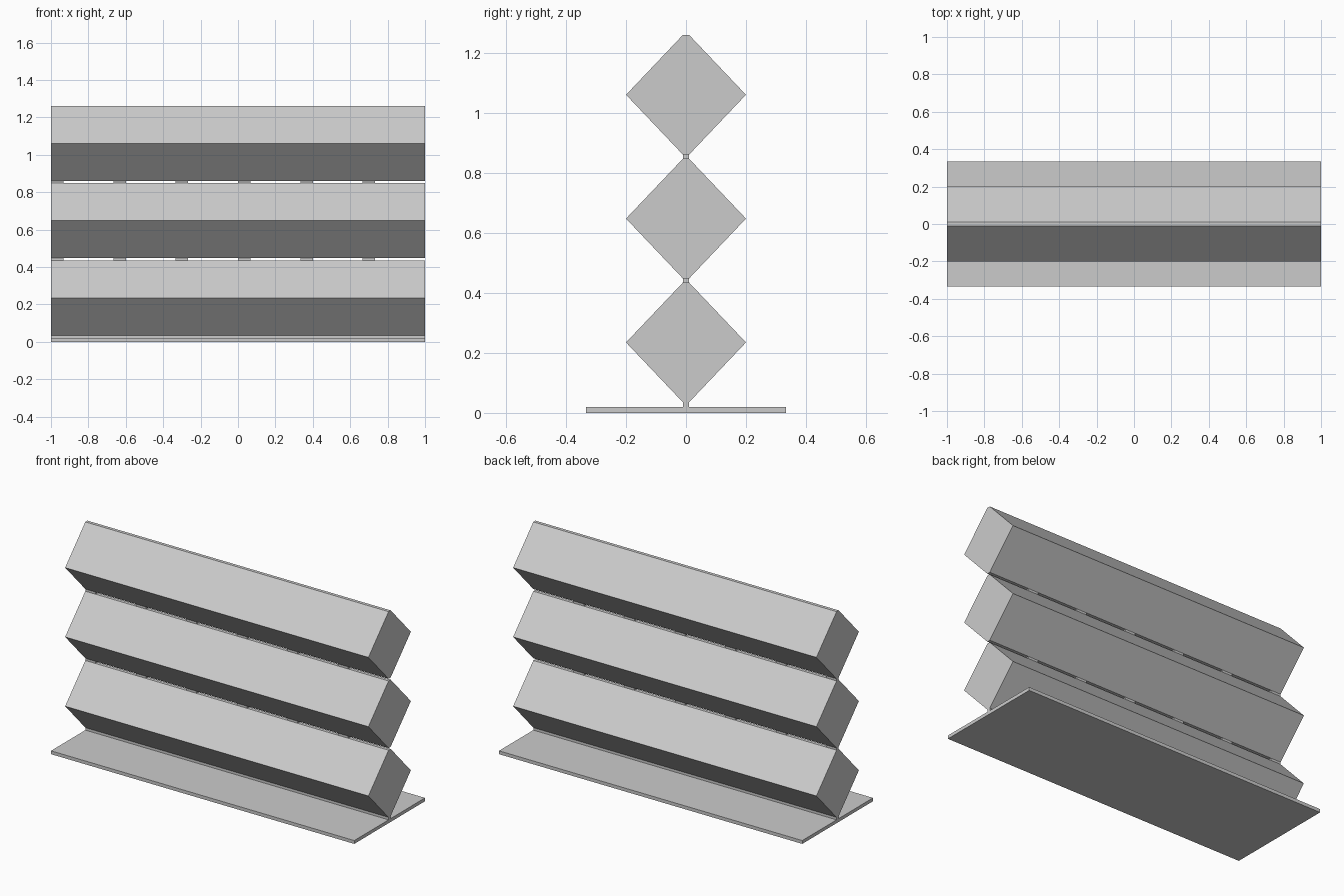
import bpy, bmesh

if "Cube" in bpy.data.objects:
    bpy.data.objects.remove(bpy.data.objects["Cube"])

grey = bpy.data.materials.new("light_grey")
grey.diffuse_color = (0.6, 0.6, 0.6, 1)
grey.use_nodes = True
grey.node_tree.nodes["Principled BSDF"].inputs["Base Color"].default_value = grey.diffuse_color


def extrude_profile(name, profile, x0, x1):
    """Extrude a (y, z) outline along x into a closed solid."""
    bm = bmesh.new()
    face = bm.faces.new([bm.verts.new((x0, y, z)) for y, z in profile])
    out = bmesh.ops.extrude_face_region(bm, geom=[face])
    moved = [v for v in out["geom"] if isinstance(v, bmesh.types.BMVert)]
    bmesh.ops.translate(bm, verts=moved, vec=(x1 - x0, 0, 0))
    bmesh.ops.recalc_face_normals(bm, faces=bm.faces)
    mesh = bpy.data.meshes.new(name)
    bm.to_mesh(mesh)
    bm.free()
    mesh.materials.append(grey)
    obj = bpy.data.objects.new(name, mesh)
    bpy.context.collection.objects.link(obj)


def rect(half, z0, z1):
    return [(-half, z0), (half, z0), (half, z1), (-half, z1)]


SIDE, TIP, HALF = 0.2, 0.01, 0.2      # beam half width, flat tip half width, half height
PITCH, FIRST = 0.413, 0.235           # spacing of beam centres, first centre

# Base plate and the narrow neck that carries the lowest beam
extrude_profile("base_plate", rect(0.333, 0, 0.02), -1, 1)
extrude_profile("base_neck", rect(TIP, 0.02, FIRST - HALF), -1, 1)

for i in range(3):
    c = FIRST + i * PITCH
    # Diamond beam with blunted top and bottom edges
    extrude_profile(f"diamond_beam_{i + 1}", [
        (-TIP, c - HALF), (TIP, c - HALF), (SIDE, c),
        (TIP, c + HALF), (-TIP, c + HALF), (-SIDE, c)], -1, 1)
    # Short spacers joining this beam to the next one
    if i < 2:
        for k in range(6):
            x = -1 + k / 3
            extrude_profile(f"spacer_{i + 1}_{k + 1}",
                            rect(TIP, c + HALF, c + PITCH - HALF), x, x + 0.067)
